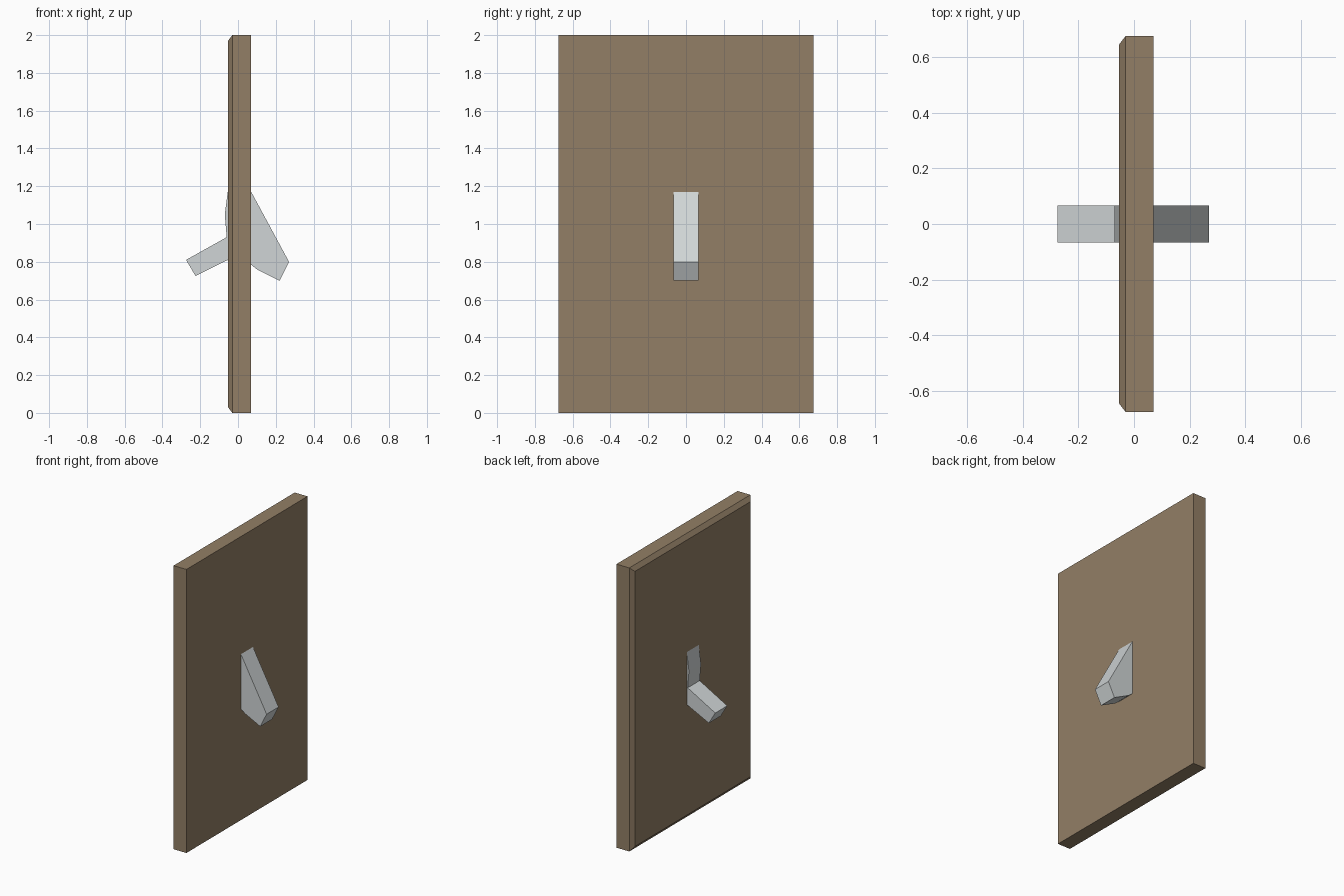
import bpy
import bmesh
from mathutils import Vector

cube = bpy.data.objects.get("Cube")
if cube:
    bpy.data.objects.remove(cube, do_unlink=True)


def make_material(name, rgb):
    mat = bpy.data.materials.new(name)
    mat.use_nodes = True
    mat.diffuse_color = (*rgb, 1)
    mat.node_tree.nodes["Principled BSDF"].inputs["Base Color"].default_value = (*rgb, 1)
    return mat


def extrude_profile(name, points, axis_point, direction, mat):
    """Make a solid by extruding a flat outline along a direction."""
    bm = bmesh.new()
    face = bm.faces.new([bm.verts.new(axis_point(*p)) for p in points])
    result = bmesh.ops.extrude_face_region(bm, geom=[face], use_keep_orig=True)
    moved = [v for v in result["geom"] if isinstance(v, bmesh.types.BMVert)]
    bmesh.ops.translate(bm, verts=moved, vec=direction)
    bmesh.ops.recalc_face_normals(bm, faces=bm.faces)
    mesh = bpy.data.meshes.new(name)
    obj = bpy.data.objects.new(name, mesh)
    bpy.context.collection.objects.link(obj)
    mesh.materials.append(mat)
    return obj, bm


tan = make_material("tan_plate", (0.29, 0.212, 0.133))
pale_grey = make_material("pale_grey_lever", (0.63, 0.665, 0.67))

# Wall plate: upright slab with one chamfered face
half_y, height, chamfer = 0.675, 2.0, 0.03
back_x, shoulder_x, front_x = 0.07, -0.03, -0.053
outline = [(-half_y, 0), (half_y, 0), (half_y, height), (-half_y, height)]
plate, bm = extrude_profile("wall_plate", outline, lambda y, z: (back_x, y, z),
                            Vector((shoulder_x - back_x, 0, 0)), tan)
bm.faces.ensure_lookup_table()
face = min(bm.faces, key=lambda f: f.calc_center_median().x)
bmesh.ops.inset_region(bm, faces=[face], thickness=chamfer, use_even_offset=True)
for v in face.verts:
    v.co.x = front_x
bm.to_mesh(plate.data)
bm.free()

# Toggle lever: bent side profile passing through the plate
half_width = 0.067
profile = [(0.04, 1.22), (0.07, 1.17), (0.27, 0.80), (0.22, 0.70), (0.10, 0.76),
           (0.0, 0.84), (-0.053, 0.81), (-0.225, 0.725), (-0.275, 0.81),
           (-0.06, 0.93), (-0.07, 1.05), (-0.053, 1.18)]
lever, bm = extrude_profile("toggle_lever", profile, lambda x, z: (x, -half_width, z),
                            Vector((0, 2 * half_width, 0)), pale_grey)
bm.to_mesh(lever.data)
bm.free()
